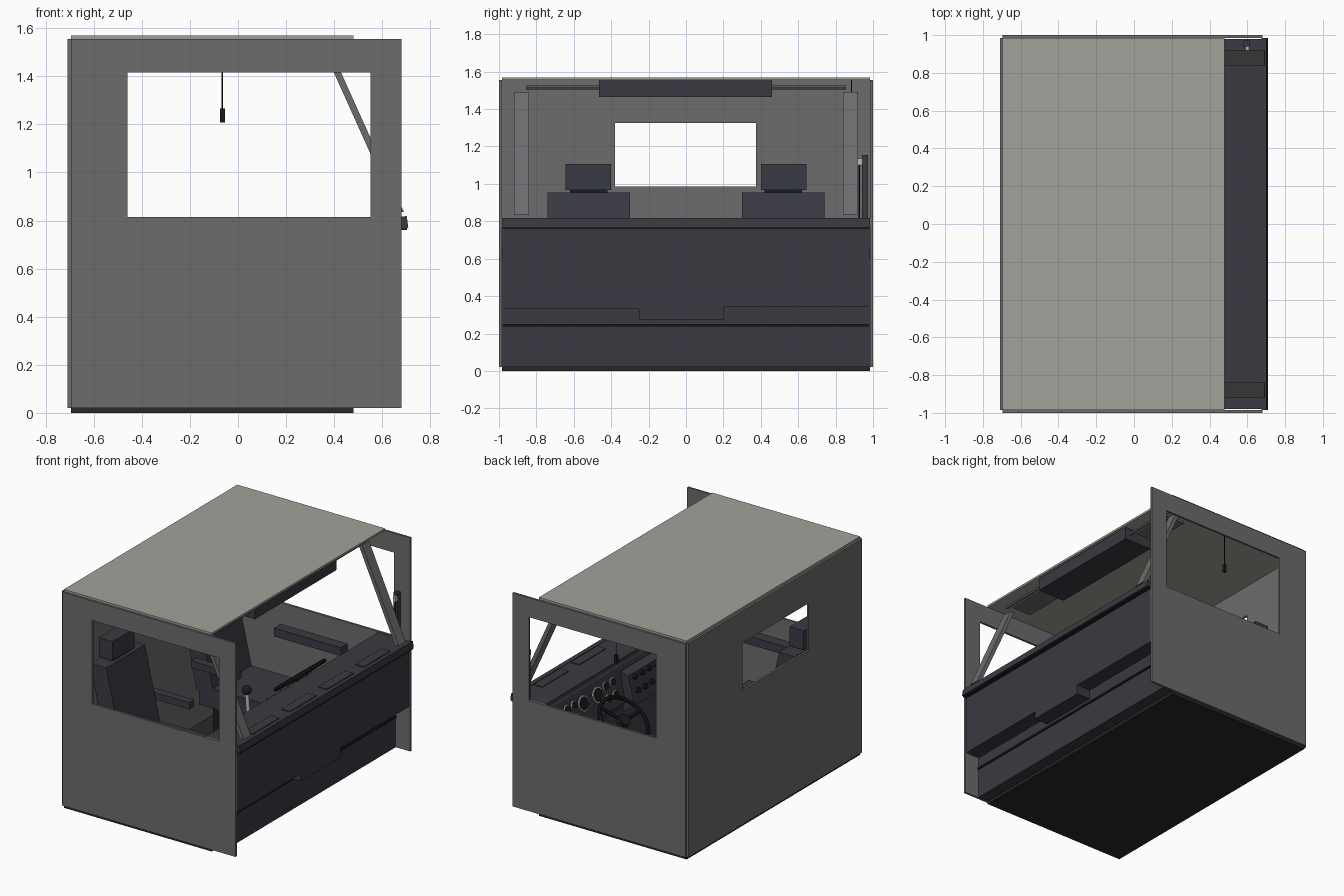
import bpy, bmesh, math
from mathutils import Vector, Matrix

if "Cube" in bpy.data.objects:
    bpy.data.objects.remove(bpy.data.objects["Cube"])


def material(name, r, g, b):
    m = bpy.data.materials.new(name)
    m.use_nodes = True
    m.diffuse_color = (r, g, b, 1)
    m.node_tree.nodes["Principled BSDF"].inputs["Base Color"].default_value = (r, g, b, 1)
    return m


WALL = material("wall grey", .15, .15, .155)
ROOF = material("roof light grey", .36, .36, .33)
DASH = material("dash charcoal", .042, .041, .052)
SEAT = material("seat slate", .042, .043, .056)
FLOOR = material("floor black", .022, .022, .024)
TRIM = material("trim black", .012, .012, .014)
METAL = material("light metal", .5, .5, .47)


def finish(name, bm, mat, smooth=False):
    bmesh.ops.recalc_face_normals(bm, faces=bm.faces)
    me = bpy.data.meshes.new(name)
    bm.to_mesh(me)
    bm.free()
    me.materials.append(mat)
    ob = bpy.data.objects.new(name, me)
    bpy.context.collection.objects.link(ob)
    if smooth:
        for o in bpy.context.selected_objects:
            o.select_set(False)
        ob.select_set(True)
        bpy.context.view_layer.objects.active = ob
        bpy.ops.object.shade_smooth_by_angle()
    return ob


def extrude(bm, offset):
    res = bmesh.ops.extrude_face_region(bm, geom=bm.faces[:])
    verts = [g for g in res["geom"] if isinstance(g, bmesh.types.BMVert)]
    bmesh.ops.translate(bm, verts=verts, vec=offset)


def box(name, x, y, z, mat, tilt=0):
    """Box from three (low, high) ranges, tilted about the y axis."""
    bm = bmesh.new()
    bmesh.ops.create_cube(bm, size=1)
    spans = (x, y, z)
    size = [b - a for a, b in spans]
    mid = Vector([(a + b) / 2 for a, b in spans])
    bm.transform(Matrix.Translation(mid) @ Matrix.Rotation(math.radians(tilt), 4, 'Y')
                 @ Matrix.Diagonal((*size, 1)))
    return finish(name, bm, mat)


def prism(name, profile, y, mat):
    """An x-z outline drawn out along y."""
    bm = bmesh.new()
    bm.faces.new([bm.verts.new((px, y[0], pz)) for px, pz in profile])
    extrude(bm, (0, y[1] - y[0], 0))
    return finish(name, bm, mat)


def window_wall(name, outer, hole, place, thickness):
    """Rectangular frame; place turns (across, up) into a 3D point."""
    bm = bmesh.new()
    rings = [[bm.verts.new(place(u, v)) for u, v in
              ((a, c), (b, c), (b, d), (a, d))] for a, b, c, d in (outer, hole)]
    for i in range(4):
        j = (i + 1) % 4
        bm.faces.new((rings[0][i], rings[0][j], rings[1][j], rings[1][i]))
    extrude(bm, thickness)
    return finish(name, bm, WALL)


def rod(name, p, q, r, mat, sides=16, r2=None):
    p, q = Vector(p), Vector(q)
    bm = bmesh.new()
    bmesh.ops.create_cone(bm, cap_ends=True, segments=sides, radius1=r,
                          radius2=r if r2 is None else r2, depth=(q - p).length)
    bm.transform(Matrix.Translation((p + q) / 2)
                 @ (q - p).to_track_quat('Z', 'Y').to_matrix().to_4x4())
    return finish(name, bm, mat, True)


# Shell
box("floor", (-.695, .48), (-.985, .985), (0, .02), FLOOR)
box("roof", (-.695, .48), (-.985, .985), (1.555, 1.57), ROOF)
window_wall("rear_wall", (-.985, .985, .02, 1.555), (-.38, .375, .985, 1.325),
            lambda u, v: (-.71, u, v), (.015, 0, 0))
for s, side in ((1, "left"), (-1, "right")):
    window_wall(side + "_wall", (-.695, .68, .02, 1.555), (-.46, .55, .815, 1.415),
                lambda u, v: (u, s * .985, v), (0, s * .015, 0))
    y = sorted((s * .84, s * .92))
    prism(side + "_windscreen_pillar", [(.365, 1.49), (.395, 1.49), (.69, .835), (.66, .835)],
          y, WALL)
    box(side + "_door_armrest", (-.35, .18), sorted((s * .91, s * .985)), (.6, .66), SEAT)

# Firewall and dashboard
prism("toe_board", [(.46, .02), (.565, .02), (.565, .36), (.54, .36)], (-.98, .98), DASH)
box("firewall_ledge", (.55, .575), (-.98, .98), (.237, .25), TRIM)
for name, y, z in (("right", (-.98, -.25), .33), ("center", (-.25, .2), .275),
                   ("left", (.2, .98), .343)):
    box(name + "_dash_front", (.56, .675), y, (z, .775), DASH)
prism("dashboard", [(.67, .35), (.67, .80), (.44, .80), (.42, .77), (.36, .54), (.4, .48),
                    (.56, .35)], (-.98, .98), DASH)
box("dash_top", (.43, .69), (-.98, .98), (.785, .812), DASH)
box("dash_lip", (.677, .705), (-.985, .985), (.768, .817), DASH, -8)
box("dash_lip_seam", (.668, .703), (-.98, .98), (.76, .769), TRIM)
for y in (-.63, -.21, .21, .63):
    box("defrost_vent", (.597, .665), (y - .15, y + .15), (.81, .818), DASH)


def on_dash(y, t, lift):
    """Point on the sloping instrument face, t running from bottom to top."""
    return Vector((.36 + .06 * t - .967 * lift, y, .54 + .23 * t + .252 * lift))


def dial(name, y, t, r, rim, face):
    rod(name + "_rim", on_dash(y, t, -.002), on_dash(y, t, .009), r, rim, 24)
    rod(name + "_face", on_dash(y, t, -.002), on_dash(y, t, .011), r * .84, face, 24)


for y in (.44, .6):
    dial("large_gauge", y, .62, .055, METAL, TRIM)
for y in (.26, .34, .7, .78):
    for t in (.35, .72):
        dial("small_gauge", y, t, .032, METAL, TRIM)

# Switch panel in the middle and glove box on the passenger side
prism("center_panel", [(.40, .75), (.34, .73), (.29, .53), (.38, .46)], (-.19, .17), DASH)
for t in (.25, .65):
    for y in (-.13, -.05, .03, .11):
        rod("control_knob", on_dash(y, t, .05), on_dash(y, t, .085), .02, TRIM)
box("glove_box", (.378, .392), (-.8, -.3), (.57, .73), TRIM, 14.6)

# Steering wheel, tilted toward the driver
hub = Vector((.13, .52, .6))
axis = Vector((-.62, 0, .78))
turn = axis.to_track_quat('Z', 'Y')
bpy.ops.mesh.primitive_torus_add(major_radius=.185, minor_radius=.014, major_segments=40,
                                 minor_segments=10, location=hub, rotation=turn.to_euler())
wheel = bpy.context.object
wheel.name = "steering_wheel"
wheel.data.materials.append(TRIM)
bpy.ops.object.shade_smooth_by_angle()
for k in range(3):
    a = math.radians(120 * k)
    rim = hub + turn @ Vector((math.cos(a), math.sin(a), 0)) * .18
    rod("wheel_spoke", hub - axis * .01, rim, .013, TRIM, 8)
rod("wheel_hub", hub - axis * .03, hub + axis * .015, .045, TRIM, 24)
rod("steering_column", hub - axis * .02, hub - axis * .42, .03, DASH)
for y in (.38, .52, .64):
    box("pedal", (.42, .435), (y - .035, y + .035), (.1, .2), TRIM, 20)
    rod("pedal_arm", (.43, y, .15), (.52, y, .28), .01, METAL, 8)

# Seats
for s, side in ((1, "left"), (-1, "right")):
    def span(a, b):
        return sorted((s * a, s * b))
    box(side + "_seat_base", (-.45, -.02), span(.36, .68), (.02, .3), TRIM)
    box(side + "_seat_cushion", (-.52, .02), span(.3, .74), (.3, .44), SEAT)
    prism(side + "_seat_back", [(-.54, .4), (-.4, .4), (-.53, .955), (-.655, .955)],
          span(.3, .74), SEAT)
    box(side + "_headrest_gap", (-.635, -.555), span(.42, .62), (.95, .968), TRIM)
    box(side + "_headrest", (-.655, -.545), span(.4, .645), (.966, 1.105), SEAT)
    box(side + "_seat_armrest", (-.54, -.18), span(.24, .295), (.58, .63), SEAT)

# Gear lever
box("gear_tunnel", (-.1, .4), (-.13, .13), (.02, .2), FLOOR)
rod("gear_boot", (.1, 0, .19), (.1, 0, .3), .07, TRIM, 16, .025)
rod("gear_lever", (.1, 0, .28), (.07, 0, .66), .013, METAL)
bm = bmesh.new()
bmesh.ops.create_uvsphere(bm, u_segments=16, v_segments=10, radius=.032,
                          matrix=Matrix.Translation((.07, 0, .675)))
finish("gear_knob", bm, TRIM, True)

# Overhead fittings
box("overhead_console", (.24, .46), (-.465, .46), (1.465, 1.556), DASH)
rod("visor_rail", (.42, -.855, 1.515), (.42, .855, 1.515), .011, WALL, 8)
for s in (1, -1):
    box("sun_visor", (.24, .4), sorted((s * .5, s * .82)), (1.508, 1.522), WALL)
rod("pull_cord", (-.065, .885, 1.556), (-.065, .885, 1.26), .003, TRIM, 6)
box("pull_handle", (-.075, -.055), (.875, .895), (1.208, 1.265), TRIM)

# Upright handset beside the left pillar
box("handset", (.58, .612), (.94, .972), (.81, 1.155), DASH)
rod("handset_bracket", (.6, .925, .81), (.6, .925, 1.1), .004, TRIM, 8)
box("handset_clip", (.59, .61), (.918, .942), (1.1, 1.135), METAL)
